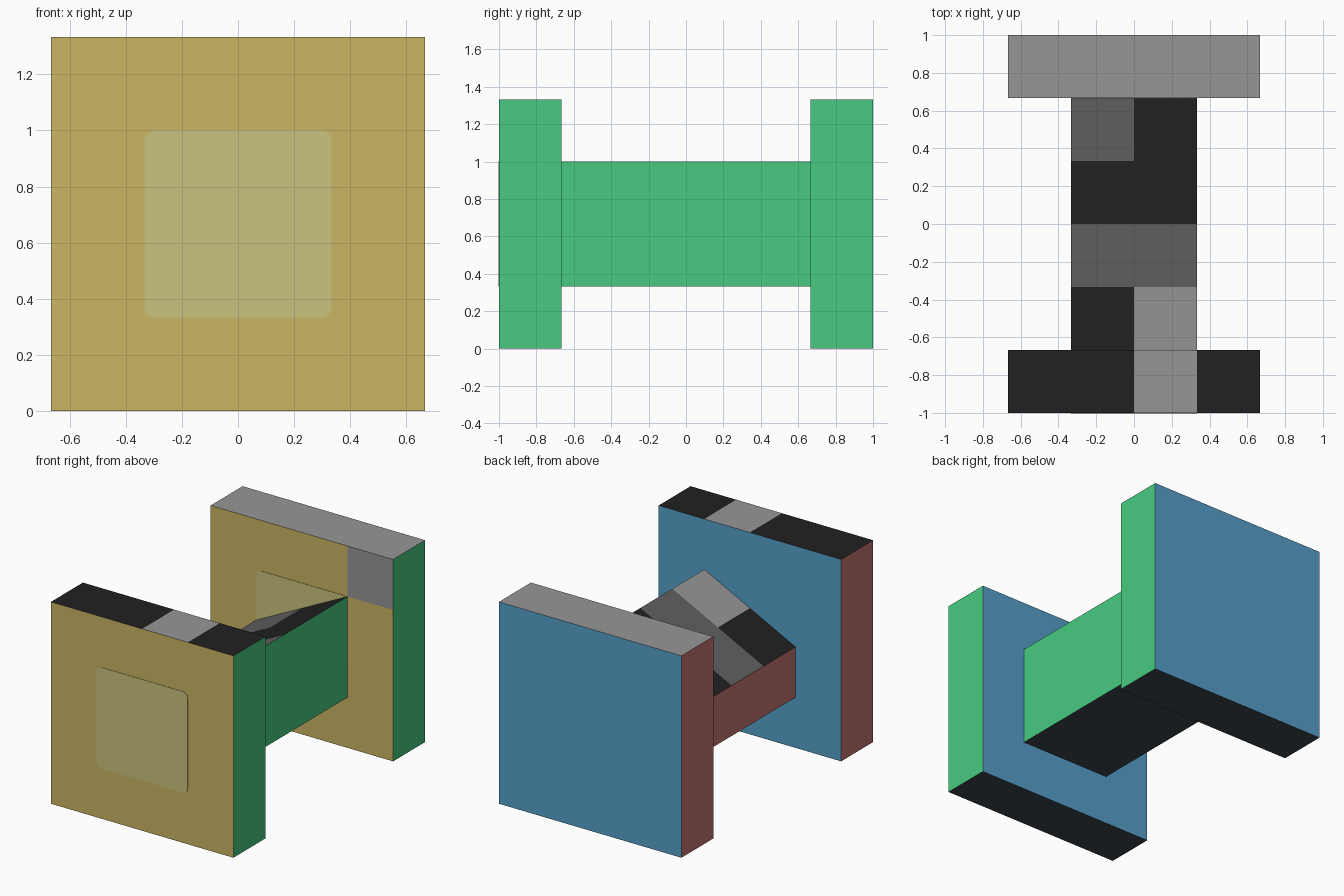
import bpy, bmesh, math
from mathutils import Vector

if "Cube" in bpy.data.objects:
    bpy.data.objects.remove(bpy.data.objects["Cube"])

T = 1 / 3  # grid step of the whole model


def material(name, r, g, b):
    def lin(c):
        c /= 255
        return c / 12.92 if c <= 0.04045 else ((c + 0.055) / 1.055) ** 2.4
    m = bpy.data.materials.new(name)
    m.diffuse_color = (lin(r), lin(g), lin(b), 1)
    m.use_nodes = True
    m.node_tree.nodes["Principled BSDF"].inputs["Base Color"].default_value = m.diffuse_color
    return m


MATS = [
    material("ochre yellow", 203, 182, 99),
    material("leaf green", 72, 202, 128),
    material("steel blue", 86, 160, 203),
    material("dusty red", 198, 114, 114),
    material("dark slate", 60, 68, 78),
    material("light grey", 150, 150, 150),
    material("mid grey", 96, 96, 96),
    material("near black", 33, 33, 33),
    material("pale yellow", 201, 195, 126),
]
YELLOW, GREEN, BLUE, RED, SLATE, LIGHT, MID, BLACK, PALE = range(9)


def side_colour(n):
    """Colour of a face from the direction it points."""
    if n.y < -0.7:
        return YELLOW
    if n.y > 0.7:
        return BLUE
    if n.x > 0.7:
        return GREEN
    if n.x < -0.7:
        return RED
    return SLATE


def prism(name, profile, y0, y1, cuts, paint):
    """Extrude an xz profile along y, cut colour borders, paint by rule."""
    bm = bmesh.new()
    face = bm.faces.new([bm.verts.new((x, y0, z)) for x, z in profile])
    ext = bmesh.ops.extrude_face_region(bm, geom=[face], use_keep_orig=True)
    verts = [v for v in ext["geom"] if isinstance(v, bmesh.types.BMVert)]
    bmesh.ops.translate(bm, verts=verts, vec=(0, y1 - y0, 0))
    for axis, value in cuts:
        no = Vector((axis == "x", axis == "y", axis == "z"))
        bmesh.ops.bisect_plane(bm, geom=bm.verts[:] + bm.edges[:] + bm.faces[:],
                               plane_co=no * value, plane_no=no)
    bmesh.ops.recalc_face_normals(bm, faces=bm.faces[:])
    bm.normal_update()
    for f in bm.faces:
        f.material_index = paint(f.normal, f.calc_center_median())
    me = bpy.data.meshes.new(name)
    bm.to_mesh(me)
    bm.free()
    for m in MATS:
        me.materials.append(m)
    ob = bpy.data.objects.new(name, me)
    bpy.context.collection.objects.link(ob)
    return ob


# paint rules
def paint_front(n, c):
    if n.z > 0.7:
        return LIGHT if 0 < c.x < T else BLACK
    return side_colour(n)


def paint_rear(n, c):
    if n.z > 0.7:
        return LIGHT
    if n.y < -0.7 and c.x > T and c.z > 3 * T:
        return LIGHT
    return side_colour(n)


def paint_bar(n, c):
    if n.z > 0.7:
        left, right = [(BLACK, LIGHT), (MID, MID), (BLACK, BLACK),
                       (MID, BLACK)][int((c.y + 2 * T) / T)]
        return left if c.x < 0 else right
    return side_colour(n)


# end plates
square = [(-2 * T, 0), (2 * T, 0), (2 * T, 4 * T), (-2 * T, 4 * T)]
prism("front_plate", square, -1, -2 * T, [("x", 0), ("x", T)], paint_front)
prism("rear_plate", square, 2 * T, 1, [("x", T), ("z", 3 * T)], paint_rear)

# connecting bar with a top sloping down to the left
wedge = [(-T, T), (T, T), (T, 3 * T), (-T, 2 * T)]
prism("connecting_bar", wedge, -2 * T, 2 * T,
      [("x", 0), ("y", -T), ("y", 0), ("y", T)], paint_bar)

# pale rounded squares painted on the front of both plates
r = 0.035
rounded = []
for k, (sx, sz) in enumerate([(1, 1), (-1, 1), (-1, -1), (1, -1)]):
    for i in range(4):
        a = math.radians(90 * k + 30 * i)
        rounded.append((sx * (T - r) + r * math.cos(a),
                        2 * T + sz * (T - r) + r * math.sin(a)))
for name, y in (("front_panel", -1), ("rear_panel", 2 * T)):
    prism(name, rounded, y - 0.003, y, [], lambda n, c: PALE)
